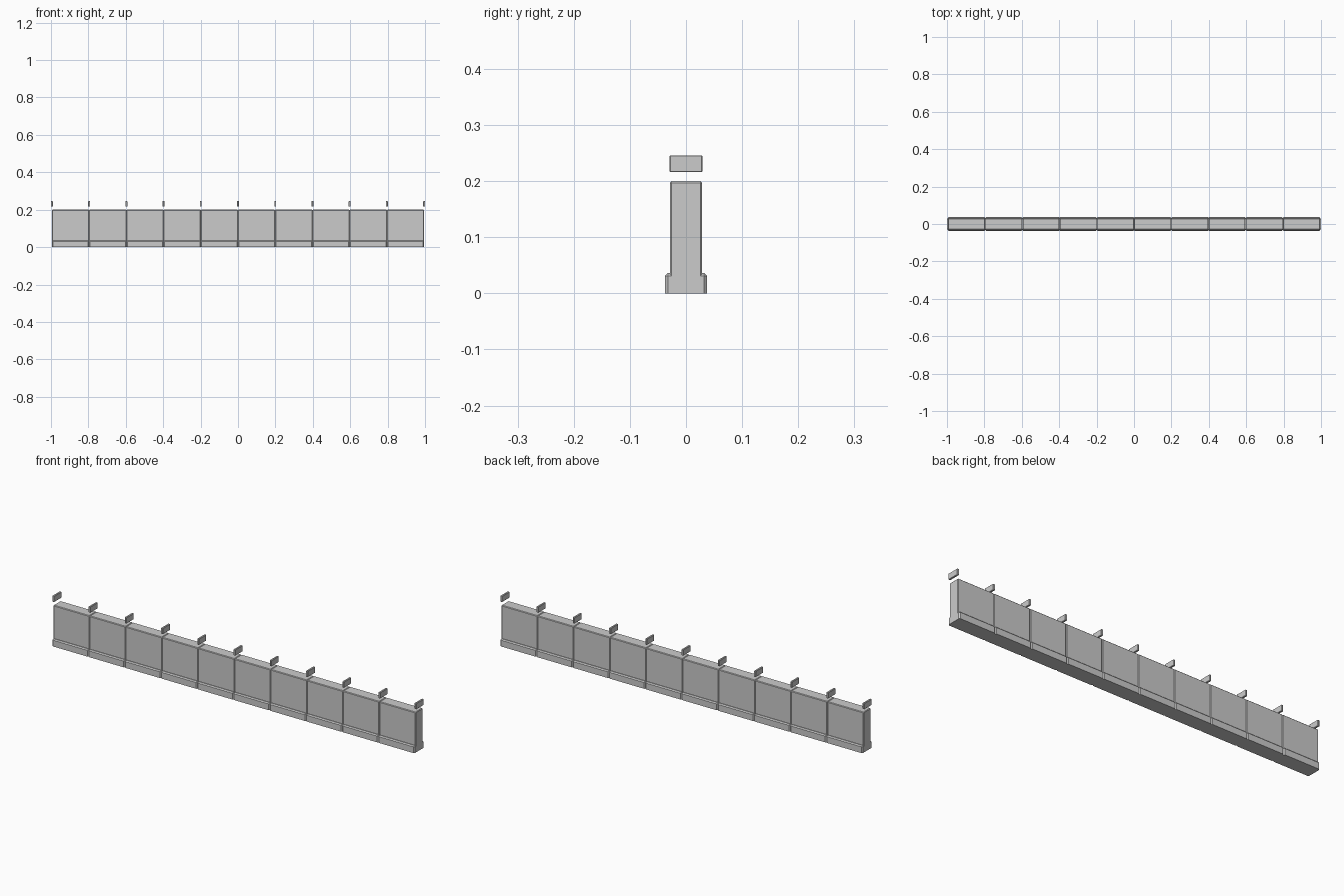
import bpy, bmesh
from mathutils import Matrix

if "Cube" in bpy.data.objects:
    bpy.data.objects.remove(bpy.data.objects["Cube"])

COUNT = 10
PITCH = 0.199


def chamfered_box(name, x, size, z0, z1, chamfer, flat_bottom=True):
    """Box spanning z0..z1 with chamfered edges; the bottom rim can stay sharp."""
    bm = bmesh.new()
    bmesh.ops.create_cube(bm, size=1, matrix=Matrix.Diagonal((size[0], size[1], z1 - z0, 1)))
    edges = [e for e in bm.edges
             if not flat_bottom or any(v.co.z > 0 for v in e.verts)]
    bmesh.ops.bevel(bm, geom=edges, offset=chamfer, segments=1,
                    profile=0.5, affect='EDGES')
    bmesh.ops.recalc_face_normals(bm, faces=bm.faces)
    mesh = bpy.data.meshes.new(name)
    bm.to_mesh(mesh)
    bm.free()
    obj = bpy.data.objects.new(name, mesh)
    obj.location = (x, 0, (z0 + z1) / 2)
    bpy.context.collection.objects.link(obj)
    return obj


# Barrier blocks: wide footing with a slimmer wall on top
for i in range(COUNT):
    x = (i - (COUNT - 1) / 2) * PITCH
    chamfered_box(f"footing_{i + 1}", x, (PITCH, 0.075, 0), 0.0, 0.036, 0.005)
    chamfered_box(f"wall_{i + 1}", x, (PITCH, 0.057, 0), 0.03, 0.2, 0.003)

# Small plates floating above every joint and both ends
for i in range(COUNT + 1):
    x = (i - COUNT / 2) * PITCH
    chamfered_box(f"joint_plate_{i + 1}", x, (0.01, 0.058, 0), 0.216, 0.246, 0.0015, False)
